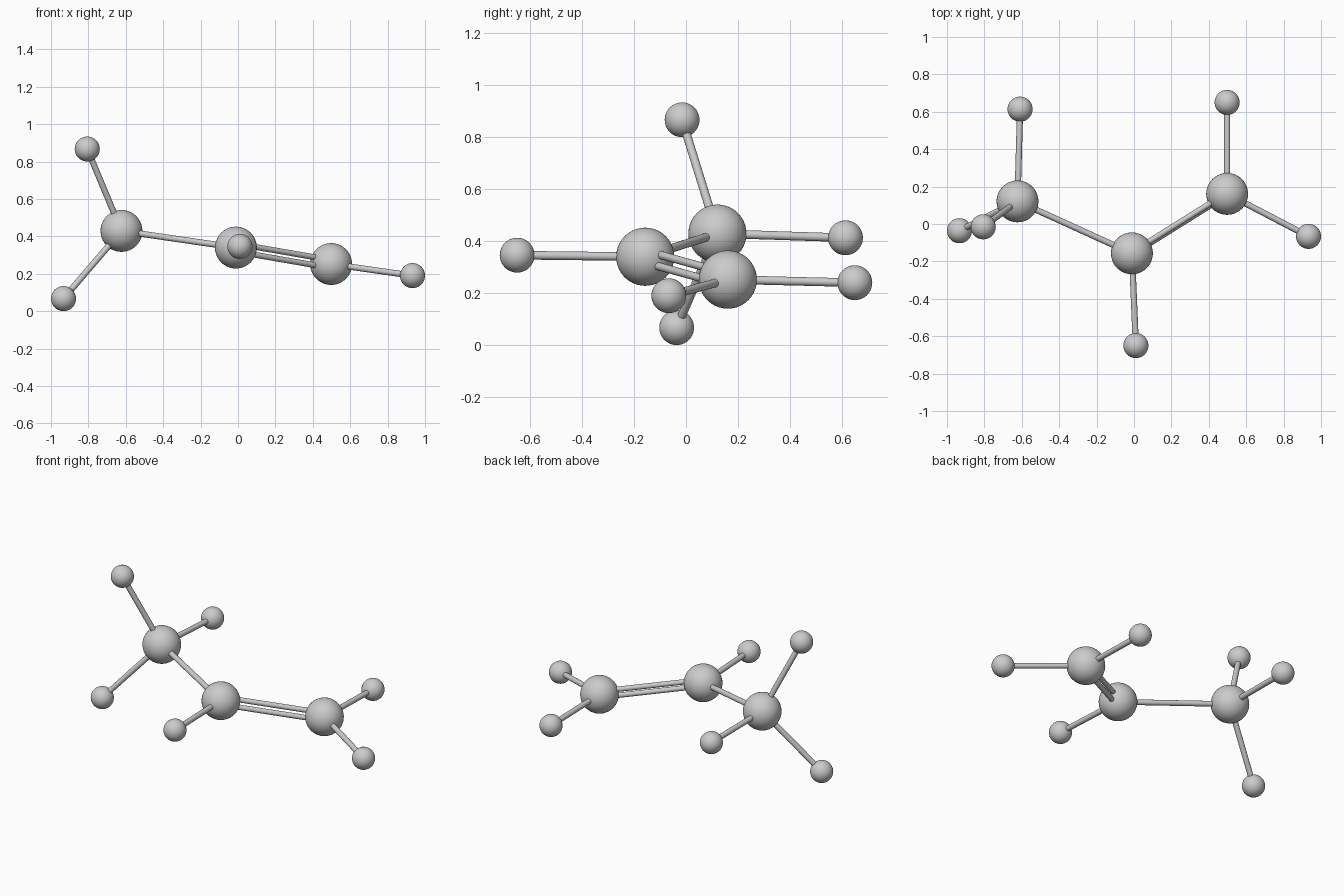
import bpy
import math
from mathutils import Vector

if "Cube" in bpy.data.objects:
    bpy.data.objects.remove(bpy.data.objects["Cube"])

CARBON_R, HYDROGEN_R, BOND_R = 0.112, 0.067, 0.0165

# Atom centres: three-carbon chain with one double bond
carbons = {
    "methyl_carbon": (-0.623, 0.121, 0.429),
    "middle_carbon": (-0.011, -0.157, 0.340),
    "end_carbon": (0.498, 0.161, 0.252),
}
# Hydrogens grouped by the carbon they hang from
hydrogens = {
    "methyl_carbon": [(-0.806, -0.015, 0.867), (-0.933, -0.036, 0.067), (-0.609, 0.614, 0.413)],
    "middle_carbon": [(0.010, -0.650, 0.346)],
    "end_carbon": [(0.498, 0.650, 0.240), (0.933, -0.066, 0.190)],
}


def smooth(name):
    obj = bpy.context.object
    obj.name = name
    bpy.ops.object.shade_smooth_by_angle(angle=math.radians(40))
    return obj


def atom(name, centre, radius):
    bpy.ops.mesh.primitive_uv_sphere_add(segments=40, ring_count=20, radius=radius, location=centre)
    return smooth(name)


def bond(name, a, b, radius=BOND_R, offset=Vector((0, 0, 0))):
    a, b = Vector(a) + offset, Vector(b) + offset
    bpy.ops.mesh.primitive_cylinder_add(vertices=16, radius=radius, depth=(b - a).length,
                                        location=(a + b) / 2)
    bpy.context.object.rotation_euler = (b - a).to_track_quat('Z', 'Y').to_euler()
    return smooth(name)


# Carbon atoms
for name, centre in carbons.items():
    atom(name, centre, CARBON_R)

# Hydrogen atoms with their bonds
for carbon, centres in hydrogens.items():
    for i, centre in enumerate(centres, 1):
        atom(f"{carbon}_hydrogen_{i}", centre, HYDROGEN_R)
        bond(f"{carbon}_hydrogen_bond_{i}", carbons[carbon], centre)

# Single carbon bond
bond("single_bond", carbons["methyl_carbon"], carbons["middle_carbon"])

# Double carbon bond: two parallel rods either side of the axis
axis = Vector(carbons["end_carbon"]) - Vector(carbons["middle_carbon"])
side = Vector((1, 0, 0)).cross(axis).normalized()
for i, s in enumerate((-1, 1), 1):
    bond(f"double_bond_rod_{i}", carbons["middle_carbon"], carbons["end_carbon"],
         0.0155, side * s * 0.022)
